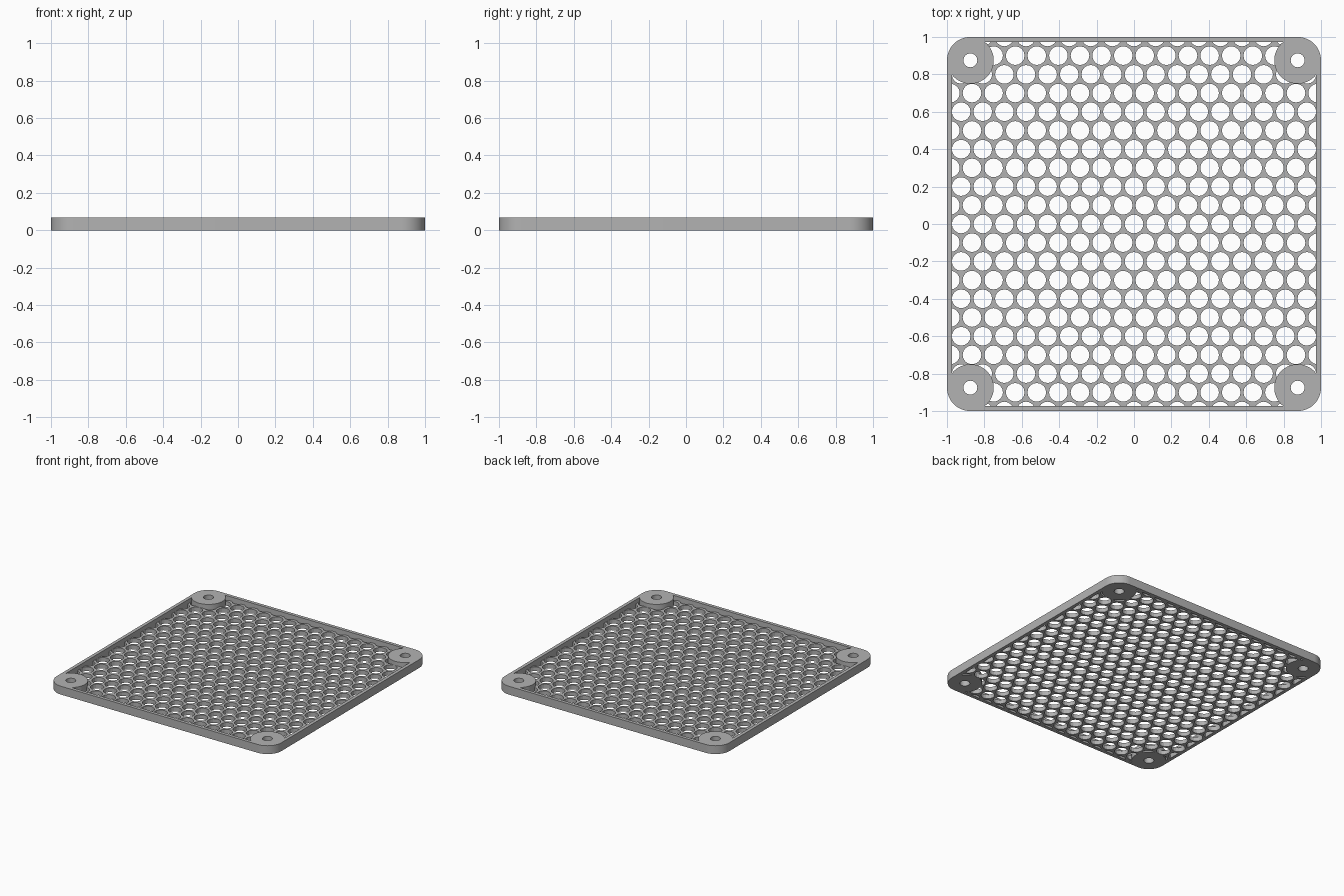
import bpy, bmesh, math
from mathutils import Matrix

cube = bpy.data.objects.get("Cube")
if cube:
    bpy.data.objects.remove(cube, do_unlink=True)

HEIGHT, MESH_TOP = 0.067, 0.033
INNER, MOUNT, BOSS_R = 0.973, 0.875, 0.125
PITCH, ROW, HOLE_R = 0.1155, 0.1, 0.05
CORNERS = [(sx * MOUNT, sy * MOUNT) for sx in (-1, 1) for sy in (-1, 1)]

grey = bpy.data.materials.new("light grey plastic")
grey.use_nodes = True
colour = (0.45, 0.45, 0.45, 1)
grey.diffuse_color = colour
grey.node_tree.nodes["Principled BSDF"].inputs["Base Color"].default_value = colour


def new_object(name, bm):
    me = bpy.data.meshes.new(name)
    bm.to_mesh(me)
    bm.free()
    ob = bpy.data.objects.new(name, me)
    bpy.context.collection.objects.link(ob)
    return ob


def box(name, half, z0, z1):
    bm = bmesh.new()
    bmesh.ops.create_cube(bm, size=1, matrix=Matrix.Translation((0, 0, (z0 + z1) / 2))
                          @ Matrix.Diagonal((2 * half, 2 * half, z1 - z0, 1)))
    return new_object(name, bm)


def cylinders(name, centres, r, z0, z1, sides):
    bm = bmesh.new()
    for x, y in centres:
        bmesh.ops.create_cone(bm, cap_ends=True, segments=sides, radius1=r, radius2=r,
                              depth=z1 - z0, matrix=Matrix.Translation((x, y, (z0 + z1) / 2)))
    return new_object(name, bm)


def combine(target, tool, operation):
    """Apply a boolean and discard the tool object."""
    mod = target.modifiers.new(operation.lower(), "BOOLEAN")
    mod.operation, mod.object, mod.solver = operation, tool, "MANIFOLD"
    bpy.context.view_layer.update()
    graph = bpy.context.evaluated_depsgraph_get()
    result = bpy.data.meshes.new_from_object(target.evaluated_get(graph))
    target.modifiers.clear()
    target.data = result
    bpy.data.objects.remove(tool, do_unlink=True)


# Rounded square body
bm = bmesh.new()
outline = []
for corner in range(4):
    start = corner * math.pi / 2
    cx = MOUNT * (1 if corner in (0, 3) else -1)
    cy = MOUNT * (1 if corner < 2 else -1)
    for i in range(17):
        a = start + i * math.pi / 32
        outline.append(bm.verts.new((cx + BOSS_R * math.cos(a), cy + BOSS_R * math.sin(a), 0)))
base = bm.faces.new(outline)
top = bmesh.ops.extrude_face_region(bm, geom=[base])["geom"]
bmesh.ops.translate(bm, vec=(0, 0, HEIGHT), verts=[v for v in top if isinstance(v, bmesh.types.BMVert)])
bmesh.ops.recalc_face_normals(bm, faces=bm.faces)
grille = new_object("fan_grille", bm)

# Staggered rows of round holes, plus the open space above the mesh
centres = []
for row in range(-10, 11):
    shift = 0.5 if row % 2 else 0
    centres += [((k + shift) * PITCH, row * ROW) for k in range(-9, 10)]
cutter = cylinders("hole_cutter", centres, HOLE_R, -0.1, MESH_TOP + 0.01, 16)
combine(cutter, box("pocket", 1.2, MESH_TOP, 0.2), "UNION")

# Limit the cut to the inside of the frame, leaving the corner bosses solid
region = box("region", INNER, -0.2, 0.15)
combine(region, cylinders("bosses", CORNERS, BOSS_R, -0.3, 0.3, 64), "DIFFERENCE")
combine(cutter, region, "INTERSECT")
combine(grille, cutter, "DIFFERENCE")

# Screw holes
combine(grille, cylinders("screw_cutter", CORNERS, 0.037, -0.1, 0.2, 32), "DIFFERENCE")

grille.data.materials.clear()
grille.data.materials.append(grey)
for poly in grille.data.polygons:
    poly.material_index = 0
bpy.ops.object.select_all(action="DESELECT")
grille.select_set(True)
bpy.context.view_layer.objects.active = grille
bpy.ops.object.shade_smooth_by_angle(angle=math.radians(20))
